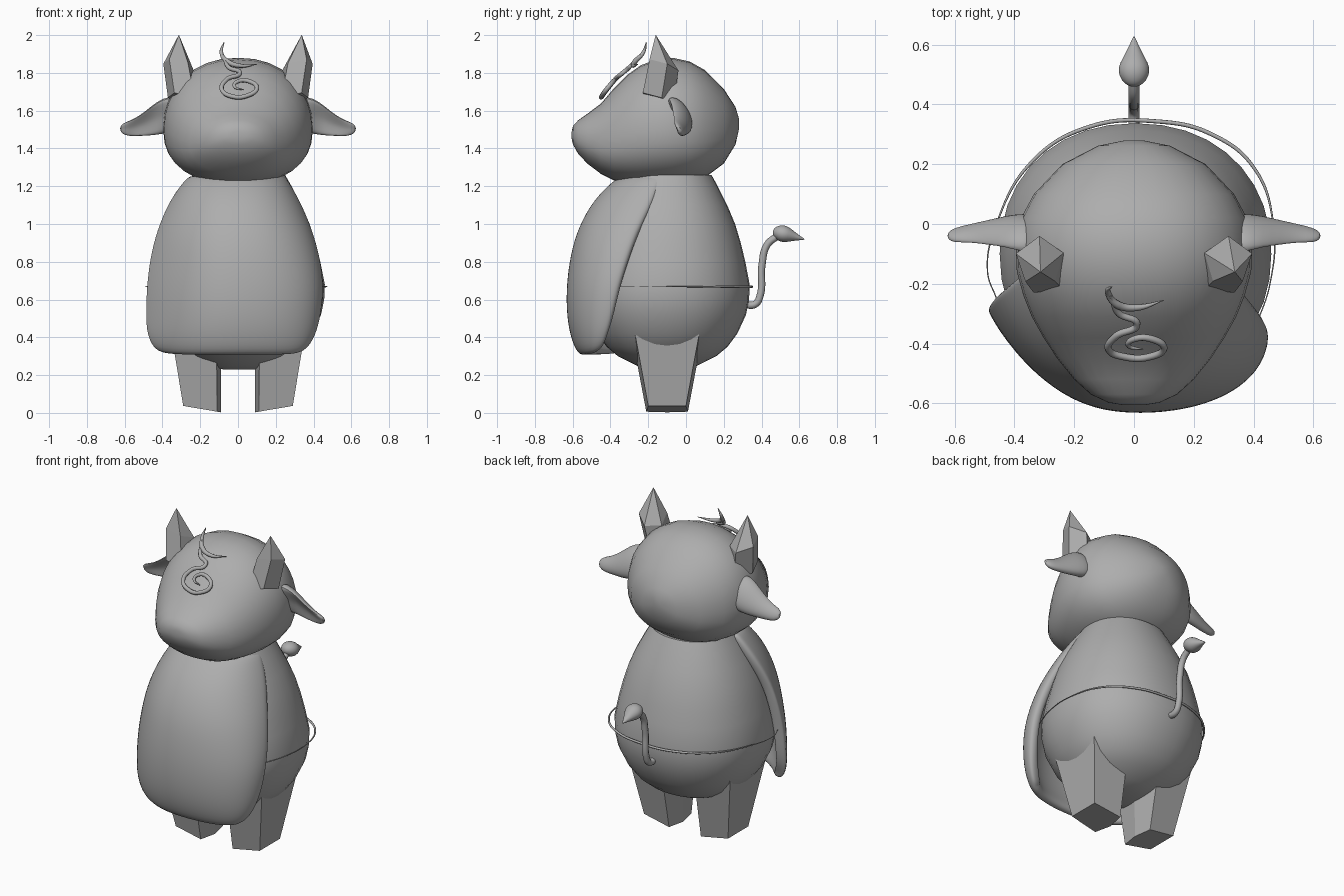
import bpy, bmesh, math
from mathutils import Vector

if "Cube" in bpy.data.objects:
    bpy.data.objects.remove(bpy.data.objects["Cube"])

clay = bpy.data.materials.new("plain_grey")
clay.use_nodes = True
GREY = (0.42, 0.42, 0.42, 1)
clay.diffuse_color = GREY
clay.node_tree.nodes["Principled BSDF"].inputs["Base Color"].default_value = GREY


def loft(name, rings, closed=True, smooth=True, subdiv=0):
    """Skin a list of point rings; closed rings also get end caps."""
    bm = bmesh.new()
    rows = [[bm.verts.new(p) for p in ring] for ring in rings]
    n = len(rows[0])
    for a, b in zip(rows, rows[1:]):
        for i in range(n if closed else n - 1):
            j = (i + 1) % n
            bm.faces.new((a[i], a[j], b[j], b[i]))
    if closed:
        bm.faces.new(rows[0])
        bm.faces.new(rows[-1])
    bmesh.ops.recalc_face_normals(bm, faces=bm.faces)
    mesh = bpy.data.meshes.new(name)
    bm.to_mesh(mesh)
    bm.free()
    obj = bpy.data.objects.new(name, mesh)
    bpy.context.collection.objects.link(obj)
    mesh.materials.append(clay)
    if subdiv:
        obj.modifiers.new("subdivision", "SUBSURF").levels = subdiv
    if smooth:
        bpy.ops.object.select_all(action="DESELECT")
        obj.select_set(True)
        bpy.context.view_layer.objects.active = obj
        bpy.ops.object.shade_smooth_by_angle(angle=math.radians(60))
    return obj


def tube(name, points, radius, taper=None):
    """Round tube along a smooth path."""
    cu = bpy.data.curves.new(name, "CURVE")
    cu.dimensions = "3D"
    cu.bevel_depth = radius
    cu.bevel_resolution = 2
    cu.use_fill_caps = True
    sp = cu.splines.new("BEZIER")
    sp.bezier_points.add(len(points) - 1)
    for i, (bp, p) in enumerate(zip(sp.bezier_points, points)):
        bp.co = p
        bp.handle_left_type = bp.handle_right_type = "AUTO"
        bp.radius = taper[i] if taper else 1
    obj = bpy.data.objects.new(name, cu)
    bpy.context.collection.objects.link(obj)
    cu.materials.append(clay)


def turn(n):
    return [math.tau * i / n for i in range(n)]


def power(v, e):
    return math.copysign(abs(v) ** e, v)


# Head with muzzle: sections along y as (y, bottom, top, half width)
SECTIONS = [(.28, 1.5, 1.56, .03), (.262, 1.42, 1.62, .12), (.2, 1.32, 1.715, .24),
            (.1, 1.245, 1.815, .335), (.02, 1.22, 1.86, .378), (-.07, 1.207, 1.88, .396),
            (-.16, 1.205, 1.87, .392), (-.24, 1.207, 1.84, .37), (-.31, 1.215, 1.79, .342),
            (-.38, 1.23, 1.72, .303), (-.45, 1.265, 1.638, .257), (-.52, 1.318, 1.585, .2),
            (-.57, 1.37, 1.55, .145), (-.598, 1.42, 1.52, .085), (-.605, 1.45, 1.49, .04)]
rings = []
for y, lo, hi, w in SECTIONS:
    mid = lo + .44 * (hi - lo)
    ring = []
    for t in turn(32):
        s = math.sin(t)
        lift = (hi - mid) * s ** .95 if s > 0 else (lo - mid) * (-s) ** .85
        ring.append((w * power(math.cos(t), .92), y, mid + lift))
    rings.append(ring)
loft("head", rings)

# Egg shaped body
BODY = [(.23, .08), (.25, .16), (.3, .26), (.35, .32), (.42, .372), (.52, .418), (.6, .434),
        (.68, .437), (.8, .414), (.9, .39), (1, .36), (1.1, .318), (1.2, .268), (1.26, .235)]
loft("body", [[(.005 + 1.04 * r * power(math.cos(t), .93), -.1 + r * power(math.sin(t), .93), z)
               for t in turn(36)] for z, r in BODY])

# Front bib, swung a little to one side: (z, right x, left x, front y, left edge y)
ROWS = [(1.27, -.25, .24, -.33, -.115), (1.2, -.31, .285, -.42, -.14),
        (1.1, -.375, .34, -.51, -.18), (.95, -.435, .4, -.585, -.255),
        (.8, -.47, .44, -.62, -.305), (.65, -.487, .458, -.636, -.35),
        (.5, -.492, .445, -.632, -.38), (.38, -.487, .415, -.607, -.41),
        (.295, -.44, .36, -.565, -.44)]
rings = []
for z, x_right, x_left, front, edge in ROWS:
    low = 1.27 - z
    ring = []
    for i in range(19):
        u = i / 9 - 1
        s, c = math.sin(u * math.pi / 2), max(0, math.cos(u * math.pi / 2))
        # the right half falls away flatter than the left half
        half, side_edge, bulge = ((x_left, edge, .92) if u > 0 else
                                  (-x_right, edge + .13 * low, 1 + .75 * min(1, 2 * low)))
        ring.append((half * power(s, .9), side_edge + (front - side_edge) * c ** bulge,
                     z + .04 * low * u ** 4))
    rings.append(ring)
bib = loft("bib", rings, closed=False)
shell = bib.modifiers.new("thickness", "SOLIDIFY")
shell.thickness = .06
# Keep the shell on the body side of the outer surface
centre = bib.data.polygons[len(bib.data.polygons) // 2]
shell.offset = -1 if centre.normal.y < 0 else 1
bib.modifiers.new("rounding", "SUBSURF").levels = 2

# Thin cord around the waist
CORD = [(.4, -.36), (.455, -.2), (.466, 0), (.4, .19), (.26, .3), (.08, .343),
        (-.15, .325), (-.34, .21), (-.46, 0), (-.49, -.16), (-.46, -.25)]
tube("waist_cord", [(x, y, .668) for x, y in CORD], .007,
     [.3, .3, .4, .8, 1, 1, 1, .8, .4, .3, .3])

# Tail and its drop shaped tuft
tube("tail", [(0, y, z) for y, z in
              [(.3, .575), (.365, .575), (.392, .62), (.402, .78), (.43, .89), (.49, .94)]], .019)
axis = Vector((0, .17, -.045))
up = Vector((0, .045, .17)).normalized()
TUFT = [(0, .012), (.06, .033), (.2, .052), (.38, .056), (.55, .04), (.78, .018), (1, .002)]
loft("tail_tuft", [[Vector((r * math.cos(t), .46, .963)) + axis * k + up * r * .85 * math.sin(t)
                    for t in turn(12)] for k, r in TUFT], subdiv=1)

# Curled forelock
tube("forelock_wisp", [(-.075, -.21, 1.96), (-.088, -.225, 1.91), (-.055, -.27, 1.86),
                       (.01, -.28, 1.838), (.1, -.255, 1.845)], .014, [.2, .7, 1, .8, .1])
tube("forelock_curl", [(-.08, -.24, 1.9), (-.05, -.3, 1.83), (.01, -.335, 1.8),
                       (-.06, -.375, 1.765), (-.085, -.42, 1.71), (-.03, -.445, 1.675),
                       (.05, -.445, 1.68), (.1, -.415, 1.72), (.06, -.385, 1.755),
                       (0, -.385, 1.755), (-.02, -.405, 1.73), (.03, -.42, 1.71)],
     .012, [.3, 1, 1, 1, 1, 1, 1, 1, 1, .9, .7, .2])

# Ear sections: (x, y, z, half depth, half height)
EAR = [(.32, -.035, 1.58, .055, .08), (.37, -.035, 1.58, .062, .1), (.43, -.038, 1.56, .057, .09),
       (.49, -.04, 1.532, .048, .066), (.55, -.04, 1.51, .036, .046),
       (.6, -.04, 1.503, .025, .036), (.625, -.04, 1.505, .01, .015)]
# Leg corners, outer side first
LEG = [(1, .95), (1, -.95), (-.8, -1.05), (-1, 0), (-.8, 1.05)]

for side, word in ((1, "left"), (-1, "right")):
    # Ear hollowed on the front
    rings = []
    for k, (x, y, z, d, h) in enumerate(EAR):
        hollow = -.15 if 1 < k < 5 else .6
        ring = []
        for t in turn(16):
            depth = math.sin(t) * d
            if depth < 0:
                depth = depth * hollow - .25 * d * abs(math.cos(t))
            lean = -.38 * h * math.cos(t)
            ring.append((side * x, y + depth + lean, z + h * math.cos(t)))
        rings.append(ring)
    loft(word + "_ear", rings, subdiv=1)

    # Five sided faceted horn, its widest ring sloping down to the back
    HORN = [(.285, -.155, 1.66, .09), (.315, -.124, 1.84, .084),
            (.325 + .012 * side, -.16, 2, .001)]
    loft(word + "_horn", [[(side * (cx + r * math.cos(t + .3)), cy + r * math.sin(t + .3),
                            z + r * (.2 * math.cos(t + .3) - .33 * math.sin(t + .3)))
                           for t in turn(5)] for cx, cy, z, r in HORN], smooth=False)

    # Five sided tapering leg with a slanted sole
    STUMP = [(.19, .02, .1, .105, .017), (.223, .45, .135, .185, 0)]
    loft(word + "_leg", [[(side * (cx + rx * px), -.1 + ry * py, z + slope * px)
                          for px, py in LEG] for cx, z, rx, ry, slope in STUMP], smooth=False)
